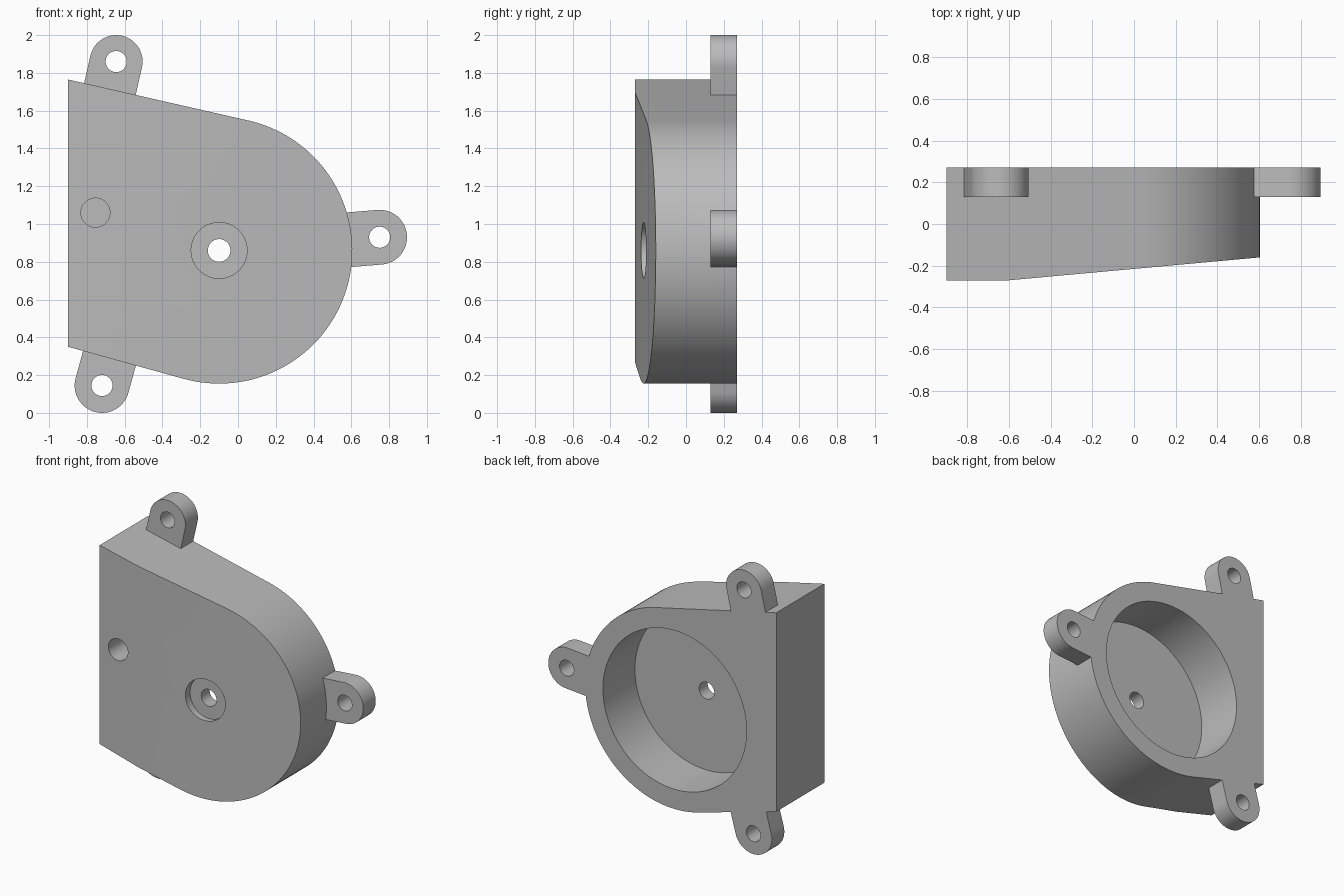
import bpy, bmesh
from math import cos, sin, pi, radians, atan2
from mathutils import Vector

if "Cube" in bpy.data.objects:
    bpy.data.objects.remove(bpy.data.objects["Cube"], do_unlink=True)

BACK, FRONT = 0.27, -0.27
HUB = Vector((-0.1, 0.86))

grey = bpy.data.materials.new("plain grey")
grey.use_nodes = True
grey.diffuse_color = (0.5, 0.5, 0.5, 1)
grey.node_tree.nodes["Principled BSDF"].inputs["Base Color"].default_value = (0.5, 0.5, 0.5, 1)


def arc(centre, radius, start, end, steps):
    """Points (x, z) along an arc, angles in radians."""
    angles = [start + (end - start) * i / steps for i in range(steps + 1)]
    return [Vector((centre[0] + radius * cos(a), centre[1] + radius * sin(a))) for a in angles]


def prism(name, outline, y0, y1):
    """Extrude an x-z outline between two depths."""
    bm = bmesh.new()
    face = bm.faces.new([bm.verts.new((p[0], y0, p[1])) for p in outline])
    out = bmesh.ops.extrude_face_region(bm, geom=[face])
    moved = [v for v in out["geom"] if isinstance(v, bmesh.types.BMVert)]
    bmesh.ops.translate(bm, vec=(0, y1 - y0, 0), verts=moved)
    bmesh.ops.recalc_face_normals(bm, faces=bm.faces)
    mesh = bpy.data.meshes.new(name)
    bm.to_mesh(mesh)
    bm.free()
    mesh.materials.append(grey)
    obj = bpy.data.objects.new(name, mesh)
    bpy.context.collection.objects.link(obj)
    return obj


def disc(name, centre, radius, y0, y1, steps=64):
    return prism(name, arc(centre, radius, 0, 2 * pi, steps)[:-1], y0, y1)


def combine(target, tool, operation):
    """Apply a boolean and remove the tool."""
    mod = target.modifiers.new(operation, "BOOLEAN")
    mod.operation, mod.solver, mod.object = operation, "EXACT", tool
    bpy.context.view_layer.objects.active = target
    bpy.ops.object.modifier_apply(modifier=mod.name)
    bpy.data.objects.remove(tool, do_unlink=True)


# Housing: round on one side, straight tangents running to a flat side
outline = arc(HUB, 0.705, radians(-105.4), radians(77.2), 72)
outline += [Vector((-0.9, 1.765)), Vector((-0.9, 0.35))]
housing = prism("housing", outline, FRONT, BACK)

# Sloping front, thinner toward the round side
wedge = bmesh.new()
wedge.from_mesh(housing.data)
cut = bmesh.ops.bisect_plane(wedge, geom=wedge.verts[:] + wedge.edges[:] + wedge.faces[:],
                             plane_co=(-0.6, FRONT, 0), plane_no=(0.11, -1.205, 0),
                             clear_outer=True)
rim = [e for e in cut["geom_cut"] if isinstance(e, bmesh.types.BMEdge)]
bmesh.ops.holes_fill(wedge, edges=[e for e in wedge.edges if e.is_boundary])
bmesh.ops.recalc_face_normals(wedge, faces=wedge.faces)
wedge.to_mesh(housing.data)
wedge.free()

# Mounting ears: hole centre, outward angle, length back into the housing
ears = [((-0.645, 1.86), radians(77.2), 0.2, 0.14),
        ((0.75, 0.93), atan2(0.07, 0.85), 0.22, 0.145),
        ((-0.72, 0.145), radians(-105.4), 0.2, 0.145)]
for centre, angle, length, radius in ears:
    tab = arc(centre, radius, angle - pi / 2, angle + pi / 2, 32)
    inward = Vector((cos(angle), sin(angle))) * -length
    tab += [tab[-1] + inward, tab[0] + inward]
    combine(housing, prism("ear", tab, 0.13, BACK), "UNION")
for centre, *_ in ears:
    combine(housing, disc("ear_hole", centre, 0.056, 0.0, 0.4, 40), "DIFFERENCE")

# Round cavity in the back, recessed shaft hole, and blind hole in the front
combine(housing, disc("cavity", HUB, 0.565, -0.09, 0.4, 96), "DIFFERENCE")
combine(housing, disc("recess", HUB, 0.148, -0.4, -0.185), "DIFFERENCE")
combine(housing, disc("shaft_hole", HUB, 0.06, -0.4, 0.0, 40), "DIFFERENCE")
combine(housing, disc("blind_hole", (-0.755, 1.06), 0.077, -0.4, 0.08, 48), "DIFFERENCE")

bpy.ops.object.select_all(action="DESELECT")
housing.select_set(True)
bpy.context.view_layer.objects.active = housing
bpy.ops.object.shade_smooth_by_angle(angle=radians(25))
